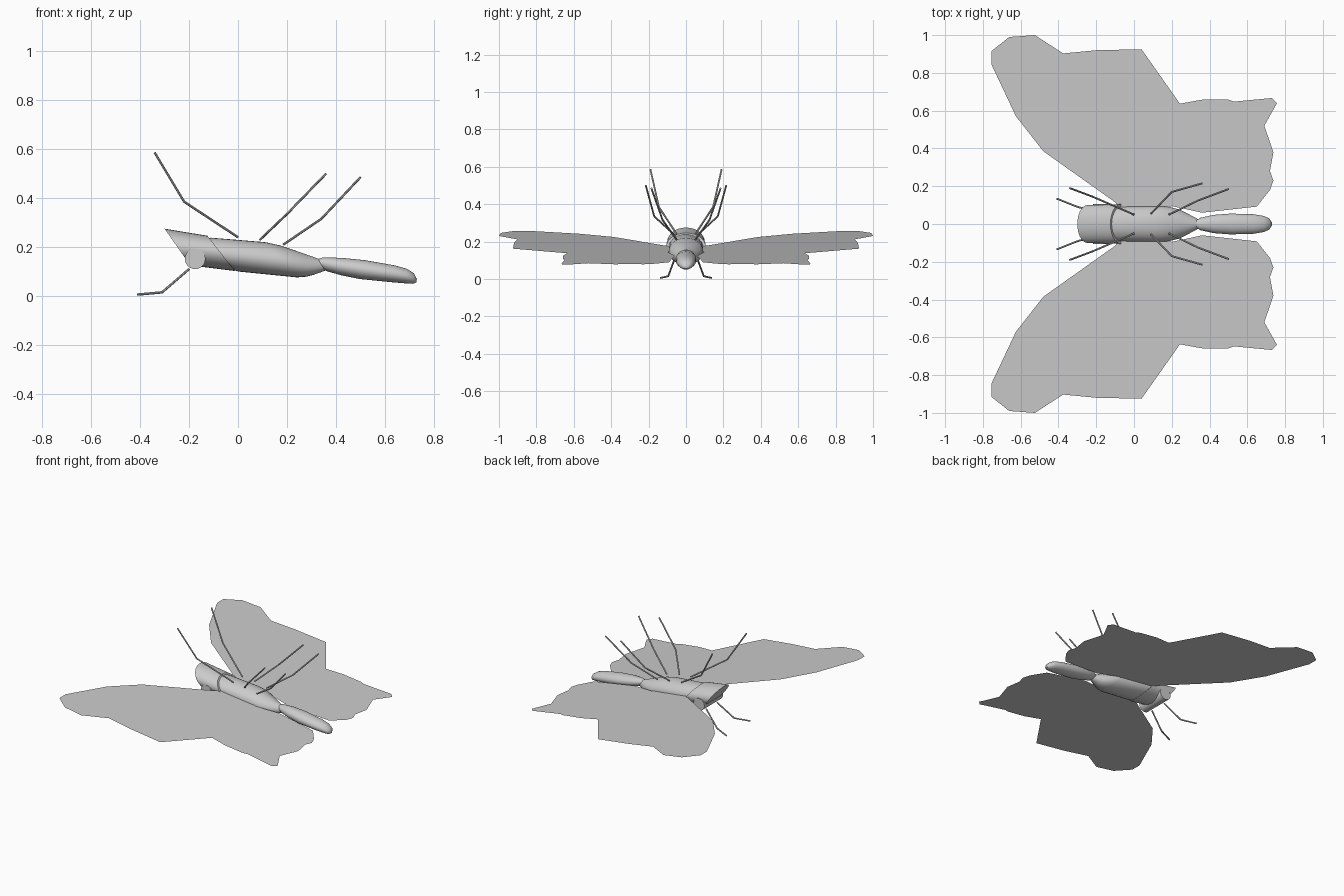
import bpy, bmesh, math
from mathutils import Vector

if "Cube" in bpy.data.objects:
    bpy.data.objects.remove(bpy.data.objects["Cube"])


def material(name, v):
    m = bpy.data.materials.new(name)
    m.diffuse_color = (v, v, v, 1)
    m.use_nodes = True
    m.node_tree.nodes["Principled BSDF"].inputs["Base Color"].default_value = m.diffuse_color
    return m


GREY = material("grey", 0.6)


def finish(name, bm, smooth=True):
    bmesh.ops.recalc_face_normals(bm, faces=bm.faces)
    me = bpy.data.meshes.new(name)
    bm.to_mesh(me)
    bm.free()
    ob = bpy.data.objects.new(name, me)
    bpy.context.collection.objects.link(ob)
    me.materials.append(GREY)
    if smooth:
        bpy.ops.object.select_all(action='DESELECT')
        ob.select_set(True)
        bpy.context.view_layer.objects.active = ob
        bpy.ops.object.shade_smooth_by_angle(angle=math.radians(40))
    return ob


def loft(name, sections, n=28):
    """Skin slanted ellipses given as top x, top z, bottom x, bottom z, half width."""
    bm = bmesh.new()
    rings = []
    for tx, tz, bx, bz, w in sections:
        top, bot = Vector((tx, 0, tz)), Vector((bx, 0, bz))
        mid, up = (top + bot) / 2, (top - bot) / 2
        ring = []
        for i in range(n):
            a = 2 * math.pi * i / n
            ring.append(bm.verts.new(mid + up * math.cos(a) + Vector((0, w * math.sin(a), 0))))
        rings.append(ring)
    for r, s in zip(rings, rings[1:]):
        for i in range(n):
            j = (i + 1) % n
            bm.faces.new((r[i], r[j], s[j], s[i]))
    bm.faces.new(rings[0])
    bm.faces.new(rings[-1])
    return finish(name, bm)


def rod(name, points, radius, n=8):
    """Straight round segments along a path."""
    bm = bmesh.new()
    for p, q in zip(points, points[1:]):
        p, q = Vector(p), Vector(q)
        d = q - p
        mat = d.to_track_quat('Z', 'Y').to_matrix().to_4x4()
        mat.translation = (p + q) / 2
        bmesh.ops.create_cone(bm, cap_ends=True, segments=n, radius1=radius,
                              radius2=radius, depth=d.length, matrix=mat)
    return finish(name, bm)


# Head with slanted flat front
loft("head", [(-0.30, 0.275, -0.195, 0.125, 0.100),
              (-0.125, 0.246, -0.012, 0.102, 0.105)])

# Thorax, slightly smaller than the head so a collar step remains
loft("thorax", [(-0.135, 0.236, -0.02, 0.108, 0.092),
                (-0.11, 0.238, 0.0, 0.100, 0.092),
                (0.11, 0.220, 0.24, 0.076, 0.092),
                (0.17, 0.207, 0.28, 0.079, 0.080),
                (0.25, 0.180, 0.31, 0.087, 0.055),
                (0.335, 0.150, 0.36, 0.105, 0.020)])

# Abdomen
loft("abdomen", [(0.31, 0.145, 0.325, 0.125, 0.012),
                 (0.345, 0.157, 0.36, 0.102, 0.033),
                 (0.42, 0.156, 0.42, 0.085, 0.048),
                 (0.52, 0.146, 0.50, 0.069, 0.055),
                 (0.64, 0.125, 0.62, 0.057, 0.052),
                 (0.69, 0.111, 0.68, 0.052, 0.043),
                 (0.718, 0.093, 0.715, 0.050, 0.030),
                 (0.73, 0.070, 0.728, 0.056, 0.010)])

# Eyes: round ends of a crosswise cylinder under the head
rod("eyes", [(-0.175, -0.105, 0.152), (-0.175, 0.105, 0.152)], 0.042, 24)

# Flat wings, all lying in one gently tilted plane
OUTLINE = [(-0.05, 0.05), (-0.10, 0.115), (-0.48, 0.385), (-0.625, 0.57),
           (-0.755, 0.845), (-0.755, 0.915), (-0.66, 0.99), (-0.525, 1.0),
           (-0.375, 0.903), (-0.2, 0.92), (0.04, 0.925), (0.243, 0.637),
           (0.36, 0.658), (0.5, 0.658), (0.53, 0.648), (0.73, 0.667),
           (0.757, 0.64), (0.69, 0.52), (0.738, 0.38), (0.72, 0.28),
           (0.738, 0.23), (0.72, 0.18), (0.65, 0.092), (0.36, 0.06),
           (0.2, 0.095), (0.15, 0.05)]
for side, s in (("left", -1), ("right", 1)):
    bm = bmesh.new()
    face = bm.faces.new([bm.verts.new((x, s * y, 0.167 - 0.12 * x)) for x, y in OUTLINE])
    face.normal_update()
    flip = face.normal.z < 0
    bmesh.ops.triangulate(bm, faces=bm.faces)
    wing = finish(side + "_wings", bm, smooth=False)
    if wing.data.polygons[0].normal.z < 0:
        wing.data.flip_normals()

# Jointed legs and feelers
LIMBS = {
    "front_leg": [(-0.34, 0.19, 0.585), (-0.22, 0.145, 0.385), (0.0, 0.05, 0.24)],
    "middle_leg": [(0.36, 0.215, 0.50), (0.20, 0.17, 0.335), (0.09, 0.055, 0.23)],
    "rear_leg": [(0.50, 0.185, 0.485), (0.34, 0.125, 0.315), (0.185, 0.05, 0.21)],
    "feeler": [(-0.41, 0.135, 0.006), (-0.31, 0.095, 0.015), (-0.20, 0.06, 0.11)],
}
for name, pts in LIMBS.items():
    for side, s in (("left", -1), ("right", 1)):
        rod(f"{side}_{name}", [(x, s * y, z) for x, y, z in pts], 0.005)
